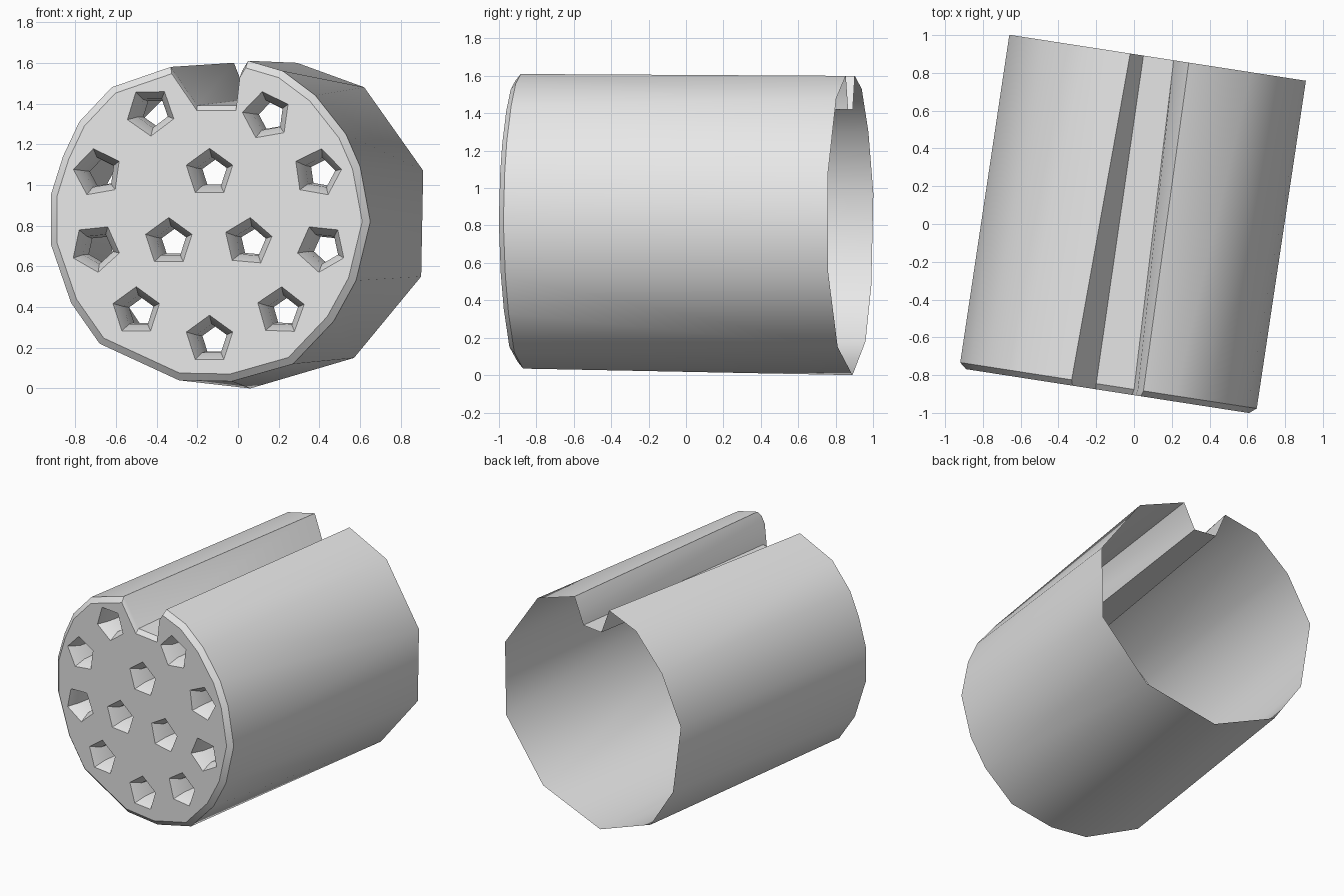
import bpy, bmesh, math
from mathutils import Vector

cube = bpy.data.objects.get("Cube")
if cube:
    bpy.data.objects.remove(cube, do_unlink=True)

grey = bpy.data.materials.new("light_grey")
grey.use_nodes = True
grey.diffuse_color = (0.8, 0.8, 0.8, 1)
grey.node_tree.nodes["Principled BSDF"].inputs["Base Color"].default_value = (0.8, 0.8, 0.8, 1)

SLOPE = -0.155                               # yaw of both end planes
FRONT = Vector((-0.135, -0.855, 0.825))      # centre of the front rim
BACK = Vector((0.125, 0.88, 0.80))           # centre of the open rim
AXIS = (BACK - FRONT).normalized()

# Rims as (x, z), from the left groove edge round the bottom to the right one
front_arc = [(-0.33, 1.58), (-0.62, 1.48), (-0.78, 1.31), (-0.86, 1.14), (-0.92, 0.95),
             (-0.92, 0.71), (-0.82, 0.42), (-0.68, 0.22), (-0.29, 0.04), (-0.03, 0.035),
             (0.27, 0.12), (0.47, 0.33), (0.58, 0.53), (0.65, 0.82), (0.60, 1.09),
             (0.53, 1.25), (0.38, 1.44), (0.22, 1.56), (0.05, 1.61)]
back_arc = [(-0.02, 1.60), (-0.26, 1.53), (-0.49, 1.30), (-0.66, 0.97), (-0.59, 0.48),
            (-0.39, 0.18), (0.06, 0.0), (0.57, 0.15), (0.90, 0.55), (0.91, 1.07),
            (0.62, 1.48), (0.29, 1.60)]
# Groove, from its right edge to its left one
front_groove = [(0.02, 1.56), (0.0, 1.39), (-0.20, 1.39)]
back_groove = [(0.245, 1.50), (0.21, 1.42), (0.05, 1.42)]

# Holes as (x, z, angle of the first corner)
holes = [(-0.43, 1.36, 55), (0.14, 1.34, 100), (-0.69, 1.06, 100), (-0.14, 1.06, 90),
         (0.39, 1.06, 80), (-0.70, 0.69, 60), (-0.34, 0.72, 90), (0.05, 0.72, 85),
         (0.41, 0.69, 120), (-0.50, 0.38, 90), (0.21, 0.38, 88), (-0.14, 0.24, 90)]

bm = bmesh.new()


def on_plane(centre, x, z):
    return Vector((x, centre.y + SLOPE * (x - centre.x), z))


def add_ring(centre, points):
    return [bm.verts.new(on_plane(centre, x, z)) for x, z in points]


def turn(v, centre):
    """Angle round the axis, from the groove at the top."""
    return (math.atan2(v.co.z - centre.z, v.co.x - centre.x) - math.pi / 2) % math.tau


def join(a, b):
    """Quads between two closed rings of equal length."""
    for i in range(len(a)):
        j = (i + 1) % len(a)
        bm.faces.new((a[i], a[j], b[j], b[i]))


# Curved wall: stitch the fine front rim to the coarse open rim by angle
fa, ba = add_ring(FRONT, front_arc), add_ring(BACK, back_arc)
i = j = 0
while i < len(fa) - 1 or j < len(ba) - 1:
    step_front = j == len(ba) - 1 or (
        i < len(fa) - 1 and turn(fa[i + 1], FRONT) <= turn(ba[j + 1], BACK))
    if step_front:
        bm.faces.new((fa[i], fa[i + 1], ba[j]))
        i += 1
    else:
        bm.faces.new((fa[i], ba[j + 1], ba[j]))
        j += 1

# Groove walls and floor
fg, bg = add_ring(FRONT, front_groove), add_ring(BACK, back_groove)
f_path, b_path = [fa[-1]] + fg + [fa[0]], [ba[-1]] + bg + [ba[0]]
for k in range(len(f_path) - 1):
    bm.faces.new((f_path[k], f_path[k + 1], b_path[k + 1], b_path[k]))

# Chamfer to the slightly smaller front plate
rim = fa + fg
plate = [bm.verts.new(FRONT + (v.co - FRONT) * 0.955 - AXIS * 0.03) for v in rim]
join(rim, plate)
plate_centre = FRONT - AXIS * 0.03

# Five-sided flared nozzles, open at both ends
edges = [bm.edges.get((plate[k], plate[k - 1])) for k in range(len(plate))]
for x, z, first in holes:
    rings = []
    for radius, depth in ((0.12, 0), (0.078, 0.07), (0.068, 0.2)):
        ring = []
        for k in range(5):
            a = math.radians(first + 72 * k)
            p = on_plane(plate_centre, x + radius * math.cos(a), z + radius * math.sin(a))
            ring.append(bm.verts.new(p + AXIS * depth))
        rings.append(ring)
    join(rings[0], rings[1])
    join(rings[1], rings[2])
    edges += [bm.edges.get((rings[0][k], rings[0][k - 1])) for k in range(5)]

# Front plate with the holes left open
bmesh.ops.triangle_fill(bm, use_beauty=True, use_dissolve=False, edges=edges,
                        normal=Vector((SLOPE, -1, 0)).normalized())
bmesh.ops.recalc_face_normals(bm, faces=bm.faces)

# Make sure the plate faces forward
plate_set = set(plate)
for f in bm.faces:
    if all(v in plate_set for v in f.verts):
        if f.normal.y > 0:
            bmesh.ops.reverse_faces(bm, faces=bm.faces)
        break

mesh = bpy.data.meshes.new("grooved_nozzle_shell")
bm.to_mesh(mesh)
bm.free()
mesh.materials.append(grey)
shell = bpy.data.objects.new("grooved_nozzle_shell", mesh)
bpy.context.collection.objects.link(shell)
bpy.ops.object.select_all(action='DESELECT')
shell.select_set(True)
bpy.context.view_layer.objects.active = shell
bpy.ops.object.shade_smooth_by_angle(angle=math.radians(35))
